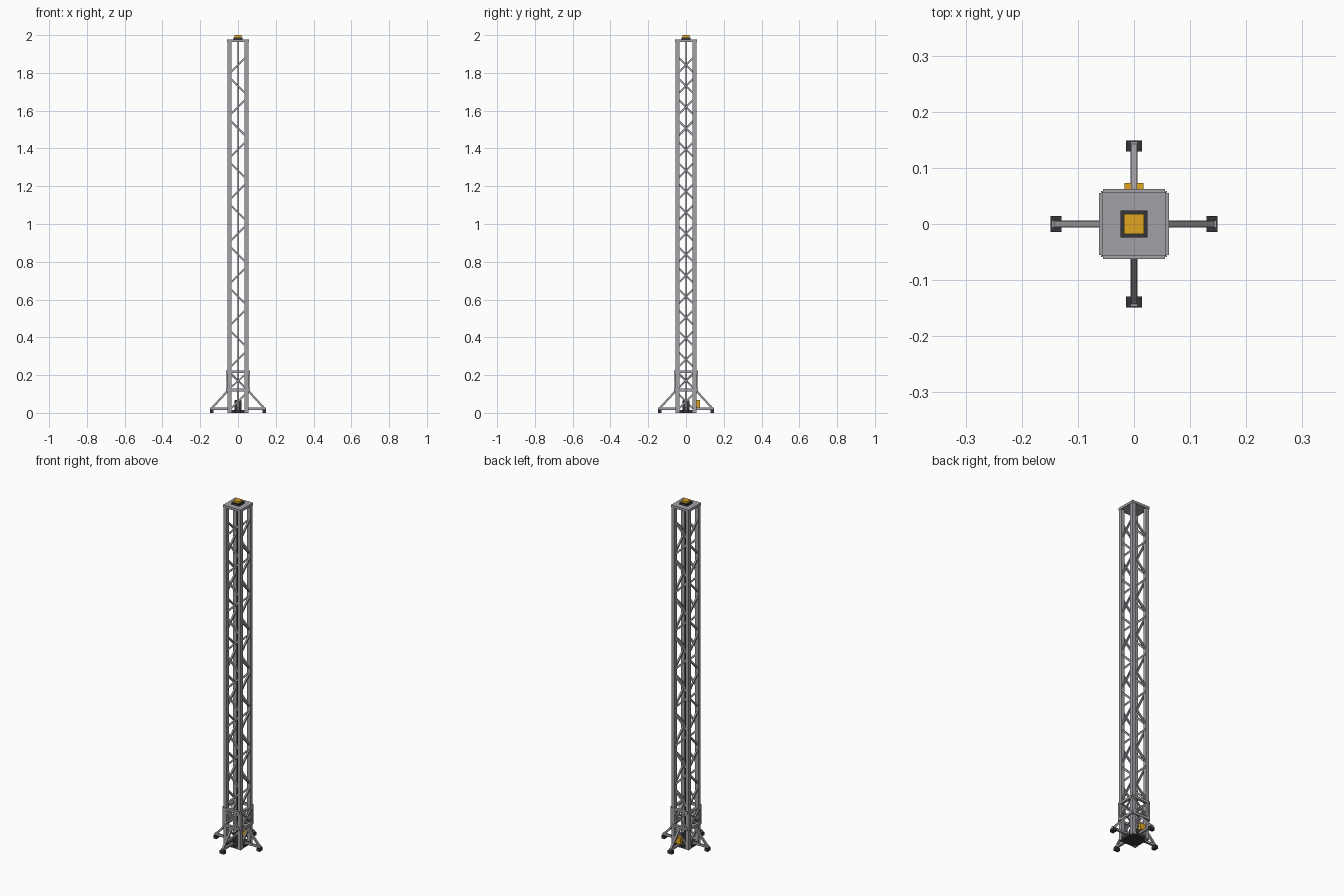
import bpy
import math
from mathutils import Vector, Matrix

old = bpy.data.objects.get("Cube")
if old:
    bpy.data.objects.remove(old, do_unlink=True)


def material(name, rgb):
    m = bpy.data.materials.new(name)
    m.use_nodes = True
    m.diffuse_color = (*rgb, 1)
    m.node_tree.nodes["Principled BSDF"].inputs["Base Color"].default_value = (*rgb, 1)
    return m


ALUMINIUM = material("aluminium grey", (0.37, 0.355, 0.38))
RUBBER = material("black rubber", (0.035, 0.035, 0.04))
YELLOW = material("amber yellow", (0.74, 0.38, 0.015))


def box(name, centre, size, mat):
    x, y, z = (s / 2 for s in size)
    verts = [(i * x, j * y, k * z) for i in (-1, 1) for j in (-1, 1) for k in (-1, 1)]
    faces = [(0, 1, 3, 2), (4, 6, 7, 5), (0, 4, 5, 1), (2, 3, 7, 6), (0, 2, 6, 4), (1, 5, 7, 3)]
    mesh = bpy.data.meshes.new(name)
    mesh.from_pydata(verts, [], faces)
    mesh.materials.append(mat)
    ob = bpy.data.objects.new(name, mesh)
    bpy.context.collection.objects.link(ob)
    ob.location = centre
    return ob


def bar(name, a, b, width, mat, side=(0, 0, 1)):
    """Square bar from a to b with one pair of faces turned towards side."""
    a, b = Vector(a), Vector(b)
    along = (b - a).normalized()
    across = along.cross(Vector(side)).normalized()
    ob = box(name, (0, 0, 0), (width, width, (b - a).length), mat)
    turn = Matrix((across, along.cross(across), along)).transposed().to_4x4()
    ob.matrix_world = Matrix.Translation((a + b) / 2) @ turn
    return ob


POST, TOP = 0.045, 1.965
PANELS, PITCH = 17, 0.1113

# Four corner posts, with the sleeve uprights hugging them
for sx in (-1, 1):
    for sy in (-1, 1):
        box("corner_post", (sx * POST, sy * POST, TOP / 2), (0.021, 0.021, TOP), ALUMINIUM)
        box("sleeve_upright", (sx * 0.053, sy * 0.053, 0.169), (0.012, 0.012, 0.11), ALUMINIUM)

# Zigzag lattice: front and back run alike, the two sides run opposite
for i in range(PANELS):
    mid = 0.06 + i * PITCH
    h = 0.045 if i % 2 == 0 else -0.045
    for s in (-1, 1):
        bar("face_diagonal", (-POST, s * POST, mid - h), (POST, s * POST, mid + h),
            0.0095, ALUMINIUM, (0, 1, 0))
        bar("side_diagonal", (s * POST, -POST, mid - h * s), (s * POST, POST, mid + h * s),
            0.0095, ALUMINIUM, (1, 0, 0))

# Central lifting cable
box("lifting_cable", (0, 0, 1.005), (0.006, 0.006, 1.92), RUBBER)

# Top plate and amber beacon
box("top_plate", (0, 0, 1.970), (0.114, 0.114, 0.014), ALUMINIUM)
box("beacon_base", (0, 0, 1.982), (0.048, 0.048, 0.012), RUBBER)
box("beacon_lamp", (0, 0, 1.994), (0.035, 0.035, 0.012), YELLOW)

# Base plate, inner winch housing and motor
box("base_plate", (0, 0, 0.008), (0.104, 0.104, 0.016), RUBBER)
box("winch_housing", (0, 0, 0.040), (0.036, 0.036, 0.05), RUBBER)
box("winch_motor", (0, 0.064, 0.048), (0.034, 0.019, 0.038), YELLOW)

# Sleeve frame and outriggers, repeated around the four sides
for k in range(4):
    spin = Matrix.Rotation(k * math.pi / 2, 3, "Z")

    def at(x, y, z):
        return spin @ Vector((x, y, z))

    for z in (0.121, 0.217):
        bar("sleeve_rail", at(0.0555, -0.055, z), at(0.0555, 0.055, z), 0.014, ALUMINIUM)
    for s in (-1, 1):
        bar("sleeve_brace", at(0.056, -0.05 * s, 0.124), at(0.056, 0.05 * s, 0.214),
            0.008, ALUMINIUM, at(1, 0, 0))
    bar("outrigger_beam", at(0.045, 0, 0.022), at(0.147, 0, 0.022), 0.012, ALUMINIUM)
    bar("outrigger_brace", at(0.055, 0, 0.116), at(0.141, 0, 0.022), 0.011, ALUMINIUM)
    foot = box("outrigger_foot", at(0.139, 0, 0.009), (0.02, 0.028, 0.018), RUBBER)
    foot.rotation_euler.z = k * math.pi / 2
